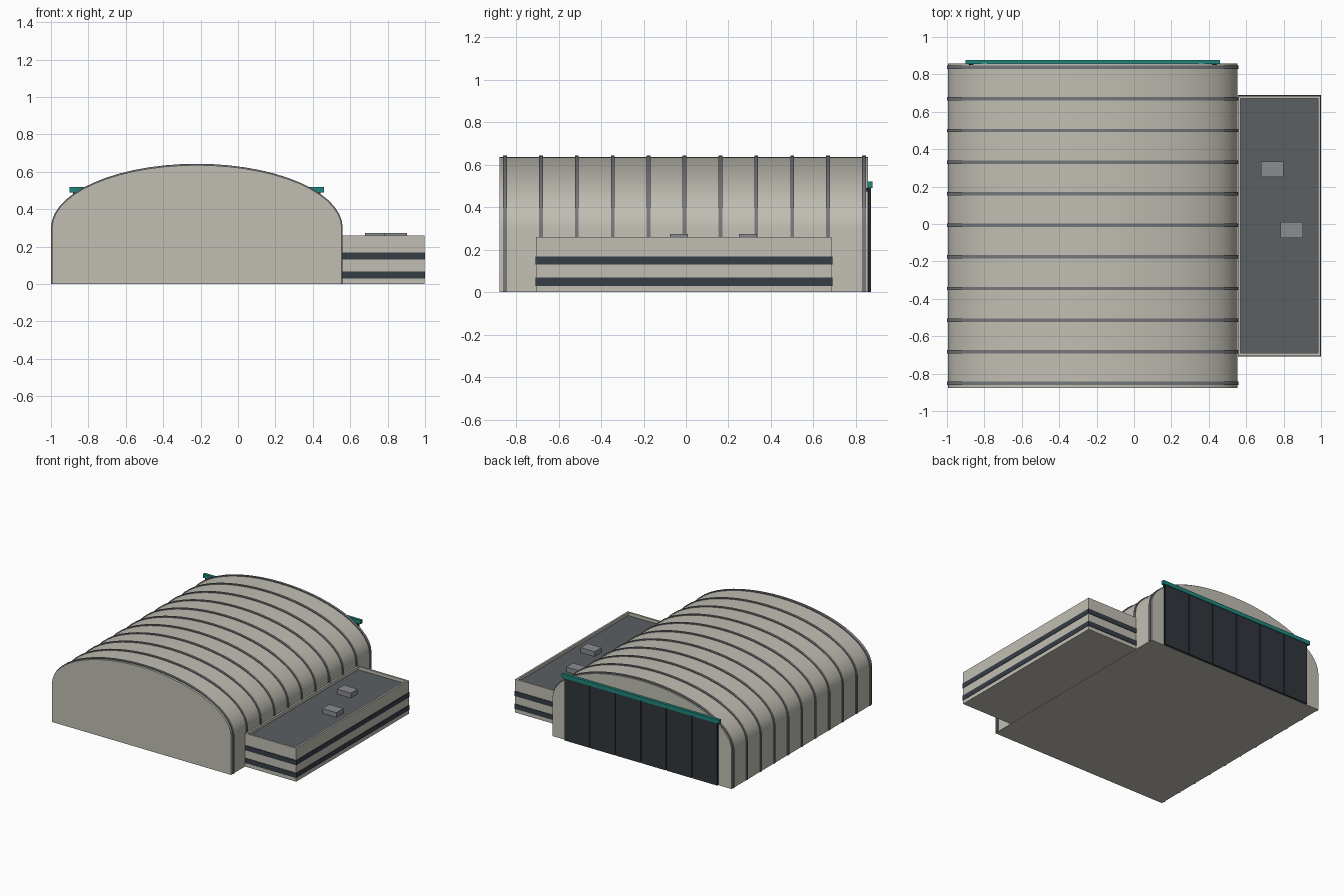
import bpy
import bmesh
from math import cos, sin, pi, radians

cube = bpy.data.objects.get("Cube")
if cube:
    bpy.data.objects.remove(cube, do_unlink=True)


def material(name, r, g, b):
    m = bpy.data.materials.new(name)
    m.use_nodes = True
    m.diffuse_color = (r, g, b, 1)
    m.node_tree.nodes["Principled BSDF"].inputs["Base Color"].default_value = (r, g, b, 1)
    return m


CLAD = material("warm grey cladding", .53, .515, .45)
RIB = material("steel grey ribs", .18, .185, .2)
ROOF = material("dark grey roofing", .105, .115, .125)
GLASS = material("dark window glass", .036, .047, .06)
DOOR = material("charcoal door", .03, .038, .045)
SEAM = material("black door seam", .01, .012, .015)
TEAL = material("teal trim", .014, .24, .21)
UNIT = material("grey roof unit", .26, .265, .28)


def finish(name, bm, *mats):
    bmesh.ops.recalc_face_normals(bm, faces=bm.faces)
    mesh = bpy.data.meshes.new(name)
    bm.to_mesh(mesh)
    bm.free()
    for m in mats:
        mesh.materials.append(m)
    ob = bpy.data.objects.new(name, mesh)
    bpy.context.collection.objects.link(ob)
    return ob


def box_mesh(x, y, z):
    """Box from (min, max) pairs."""
    bm = bmesh.new()
    bmesh.ops.create_cube(bm, size=1)
    for v in bm.verts:
        v.co = [lo + (hi - lo) * (c + .5) for c, (lo, hi) in zip(v.co, (x, y, z))]
    return bm


def box(name, x, y, z, mat):
    return finish(name, box_mesh(x, y, z), mat)


CENTRE, SPRING, STEPS = -.22, .3, 28


def arch(half, top, base=0):
    """Straight walls with a half ellipse above them."""
    pts = [(CENTRE + half, base)]
    for i in range(STEPS + 1):
        a = pi * i / STEPS
        pts.append((CENTRE + half * cos(a), SPRING + (top - SPRING) * sin(a)))
    return pts + [(CENTRE - half, base)]


def extrude(name, profile, y0, y1, mat):
    bm = bmesh.new()
    face = bm.faces.new([bm.verts.new((x, y0, z)) for x, z in profile])
    new = bmesh.ops.extrude_face_region(bm, geom=[face], use_keep_orig=True)["geom"]
    verts = [g for g in new if isinstance(g, bmesh.types.BMVert)]
    bmesh.ops.translate(bm, verts=verts, vec=(0, y1 - y0, 0))
    ob = finish(name, bm, mat)
    bpy.ops.object.select_all(action="DESELECT")
    ob.select_set(True)
    bpy.context.view_layer.objects.active = ob
    bpy.ops.object.shade_smooth_by_angle(angle=radians(30))
    return ob


# Vaulted hall and its evenly spaced ribs
extrude("hall", arch(.774, .636), -.877, .857, CLAD)
rib_profile = arch(.78, .643, .001) + arch(.768, .63, .001)[::-1]
for i in range(11):
    y = -.852 + .169 * i
    extrude(f"roof_rib_{i + 1}", rib_profile, y - .009, y + .009, RIB)

# Side annex with a parapet around a sunken roof
bm = box_mesh((.556, .997), (-.705, .685), (0, .26))
bm.normal_update()
top = max(bm.faces, key=lambda f: f.calc_center_median().z)
bmesh.ops.inset_region(bm, faces=[top], thickness=.02)
floor = bmesh.ops.extrude_face_region(bm, geom=[top])["geom"]
bmesh.ops.delete(bm, geom=[top], context="FACES_ONLY") if top.is_valid else None
for g in floor:
    if isinstance(g, bmesh.types.BMVert):
        g.co.z = .236
    elif isinstance(g, bmesh.types.BMFace):
        g.material_index = 1
finish("annex", bm, CLAD, ROOF)

# Window bands wrapping the annex
for name, z in (("lower", .03), ("upper", .13)):
    box(f"{name}_window_band", (.556, 1), (-.709, .689), (z, z + .038), GLASS)

# Roof units
for name, x, y in (("back", .68, .25), ("front", .783, -.075)):
    box(f"{name}_roof_unit", (x, x + .12), (y, y + .085), (.236, .274), UNIT)

# Sliding doors on the back, with seams showing between the leaves
LEFT, WIDTH, LEAVES = -.882, 1.324, 6
box("door_backing", (LEFT, LEFT + WIDTH), (.85, .865), (.002, .49), SEAM)
leaf = WIDTH / LEAVES
for i in range(LEAVES):
    x = LEFT + leaf * i
    box(f"door_leaf_{i + 1}", (x + .004, x + leaf - .004), (.86, .872), (.002, .49), DOOR)
box("door_header", (-.9, .46), (.855, .877), (.49, .52), TEAL)
